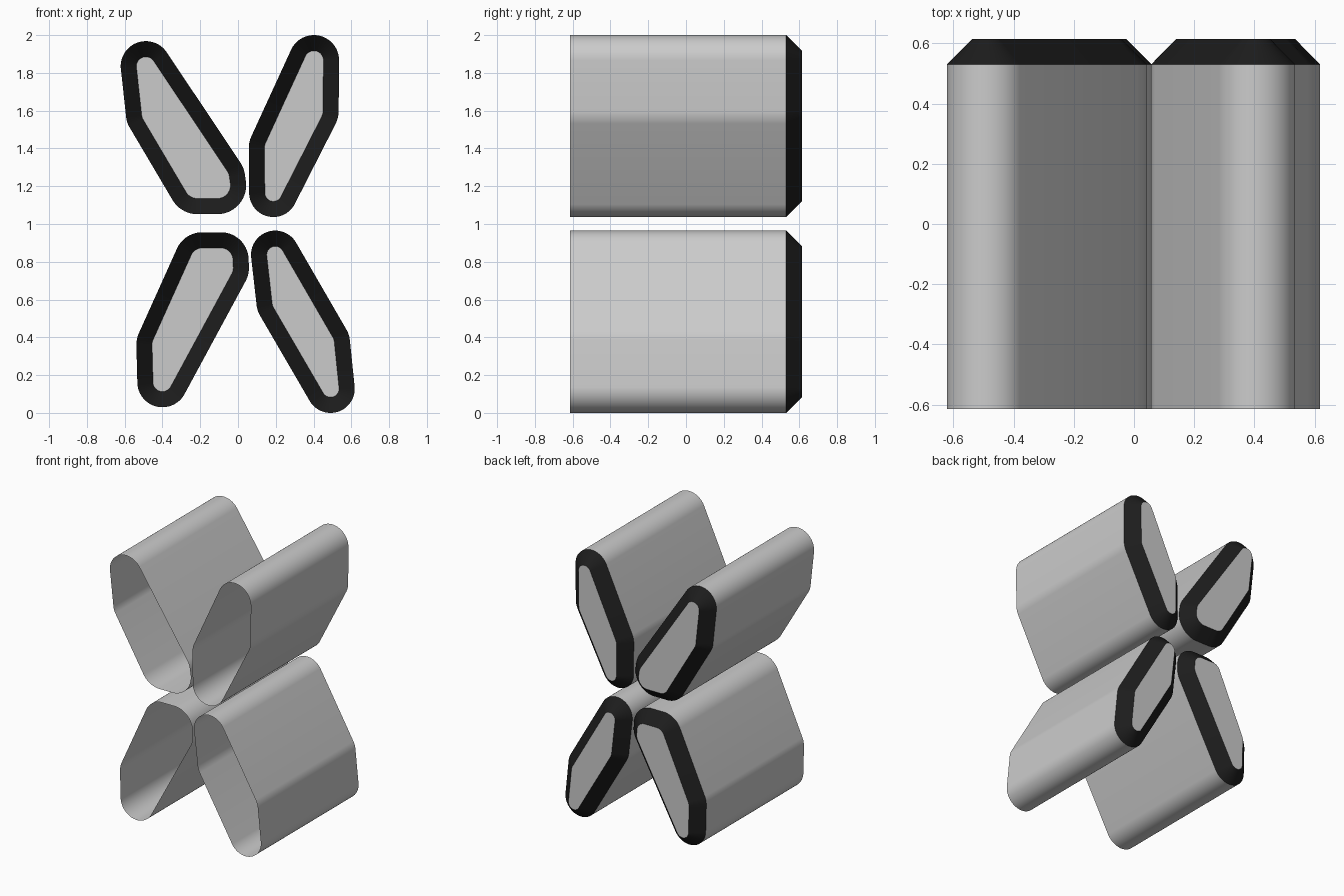
import bpy, bmesh, math
from math import cos, sin, pi

if "Cube" in bpy.data.objects:
    bpy.data.objects.remove(bpy.data.objects["Cube"])

FRONT, SHOULDER, BACK = -0.614, 0.53, 0.614
BEVEL = 0.083
STEPS = 112

grey = bpy.data.materials.new("grey")
grey.diffuse_color = (0.6, 0.6, 0.6, 1)
grey.use_nodes = True
grey.node_tree.nodes["Principled BSDF"].inputs["Base Color"].default_value = grey.diffuse_color
black = bpy.data.materials.new("black")
black.diffuse_color = (0.012, 0.012, 0.012, 1)
black.use_nodes = True
black.node_tree.nodes["Principled BSDF"].inputs["Base Color"].default_value = black.diffuse_color


def outline(circles, grow):
    """Rounded convex outline wrapped round circles (x, z, radius)."""
    pts = []
    for i in range(STEPS):
        a = 2 * pi * i / STEPS
        nx, nz = cos(a), sin(a)
        x, z, r = max(circles, key=lambda c: c[0] * nx + c[1] * nz + c[2])
        pts.append((x + (r + grow) * nx, z + (r + grow) * nz))
    return pts


def petal(name, circles):
    """Tube open at the front, with a black chamfer and a grey back cap."""
    bm = bmesh.new()
    rings = []
    for y, grow in ((FRONT, BEVEL), (SHOULDER, BEVEL), (BACK, 0)):
        rings.append([bm.verts.new((x, y, z)) for x, z in outline(circles, grow)])
    for level in range(2):
        a, b = rings[level], rings[level + 1]
        for i in range(STEPS):
            j = (i + 1) % STEPS
            f = bm.faces.new((a[i], b[i], b[j], a[j]))
            f.material_index = level
    bm.faces.new(rings[2])
    bmesh.ops.recalc_face_normals(bm, faces=bm.faces[:])
    mesh = bpy.data.meshes.new(name)
    bm.to_mesh(mesh)
    bm.free()
    mesh.materials.append(grey)
    mesh.materials.append(black)
    obj = bpy.data.objects.new(name, mesh)
    bpy.context.collection.objects.link(obj)
    bpy.ops.object.select_all(action='DESELECT')
    obj.select_set(True)
    bpy.context.view_layer.objects.active = obj
    bpy.ops.object.shade_smooth_by_angle(angle=math.radians(30))


# Four petals, each given by the corner circles of its back cap
petal("upper_left_petal", [(-0.488, 1.835, 0.05), (-0.46, 1.58, 0.05),
                           (-0.215, 1.205, 0.07), (-0.11, 1.205, 0.07),
                           (-0.12, 1.24, 0.075)])
petal("upper_right_petal", [(0.402, 1.867, 0.05), (0.375, 1.60, 0.075),
                            (0.187, 1.165, 0.045), (0.215, 1.40, 0.075)])
petal("lower_left_petal", [(-0.19, 0.81, 0.063), (-0.09, 0.81, 0.063),
                           (-0.10, 0.77, 0.075), (-0.40, 0.163, 0.05),
                           (-0.385, 0.36, 0.07)])
petal("lower_right_petal", [(0.197, 0.837, 0.045), (0.25, 0.59, 0.07),
                            (0.49, 0.128, 0.045), (0.45, 0.37, 0.06)])
